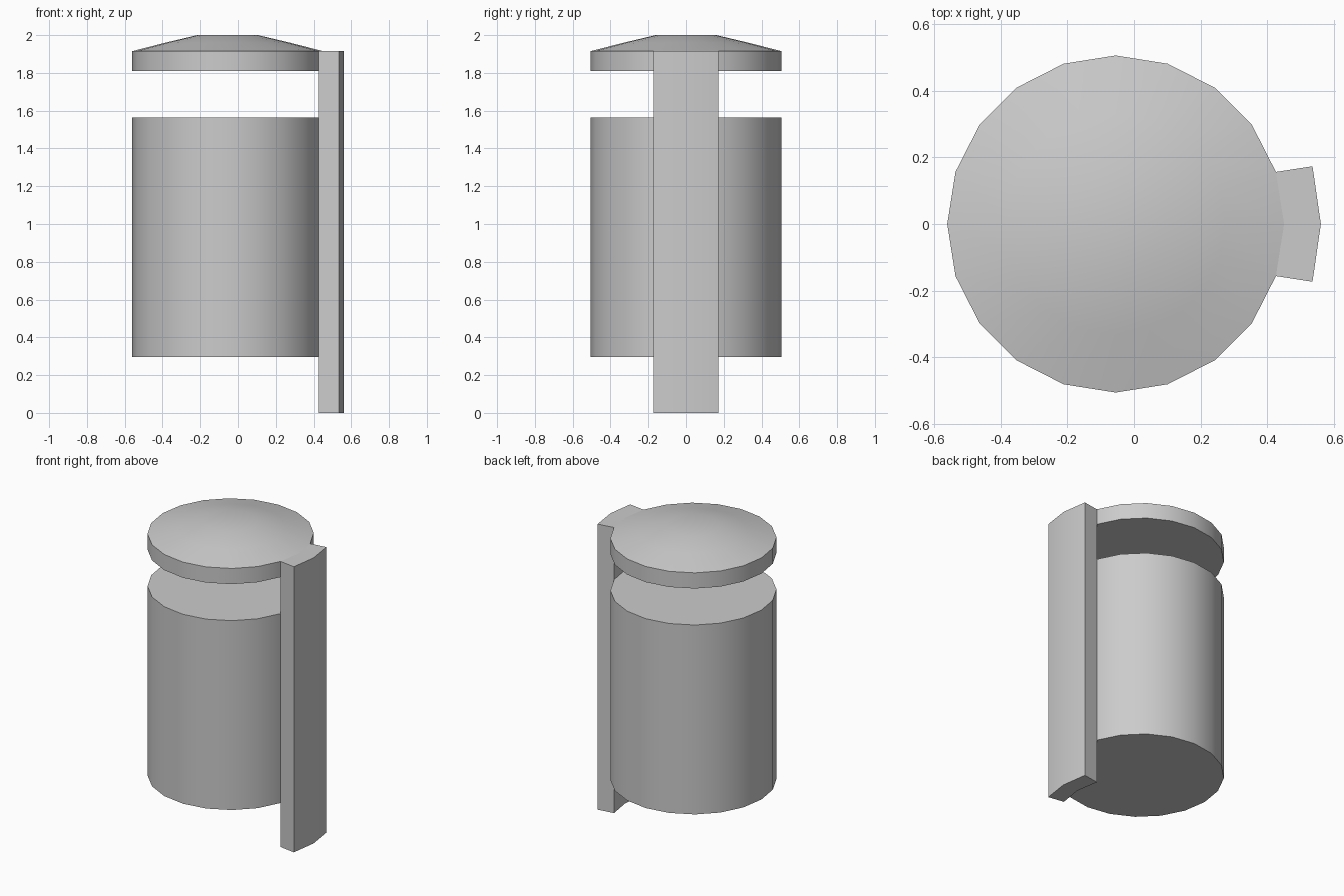
import bpy, bmesh, math

if "Cube" in bpy.data.objects:
    bpy.data.objects.remove(bpy.data.objects["Cube"])

CX, R, SIDES = -0.055, 0.505, 20


def finish(bm, name):
    bmesh.ops.recalc_face_normals(bm, faces=bm.faces)
    mesh = bpy.data.meshes.new(name)
    bm.to_mesh(mesh)
    bm.free()
    ob = bpy.data.objects.new(name, mesh)
    bpy.context.collection.objects.link(ob)
    bpy.ops.object.select_all(action='DESELECT')
    ob.select_set(True)
    bpy.context.view_layer.objects.active = ob
    bpy.ops.object.shade_smooth_by_angle(angle=math.radians(30))
    return ob


def loft(name, rings):
    """Skin a stack of equal-length point loops and cap both ends."""
    bm = bmesh.new()
    loops = [[bm.verts.new(p) for p in ring] for ring in rings]
    n = len(loops[0])
    for a, b in zip(loops, loops[1:]):
        for i in range(n):
            j = (i + 1) % n
            bm.faces.new((a[i], a[j], b[j], b[i]))
    bm.faces.new(loops[0][::-1])
    bm.faces.new(loops[-1])
    return finish(bm, name)


def ring(r, z):
    return [(CX + r * math.cos(2 * math.pi * i / SIDES),
             r * math.sin(2 * math.pi * i / SIDES), z) for i in range(SIDES)]


# Closed drum hanging on the post
loft("bin_body", [ring(R, 0.295), ring(R, 1.565)])

# Lid with a shallow tapered top
loft("lid", [ring(R, 1.81), ring(R, 1.915), ring(0.33, 1.96), ring(0.16, 2.0)])

# Curved upright strap that joins body and lid
strap = [(0.425, -0.156), (0.535, -0.173), (0.56, 0),
         (0.535, 0.173), (0.425, 0.156), (0.45, 0)]
loft("support_post", [[(x, y, z) for x, y in strap] for z in (0, 1.915)])
